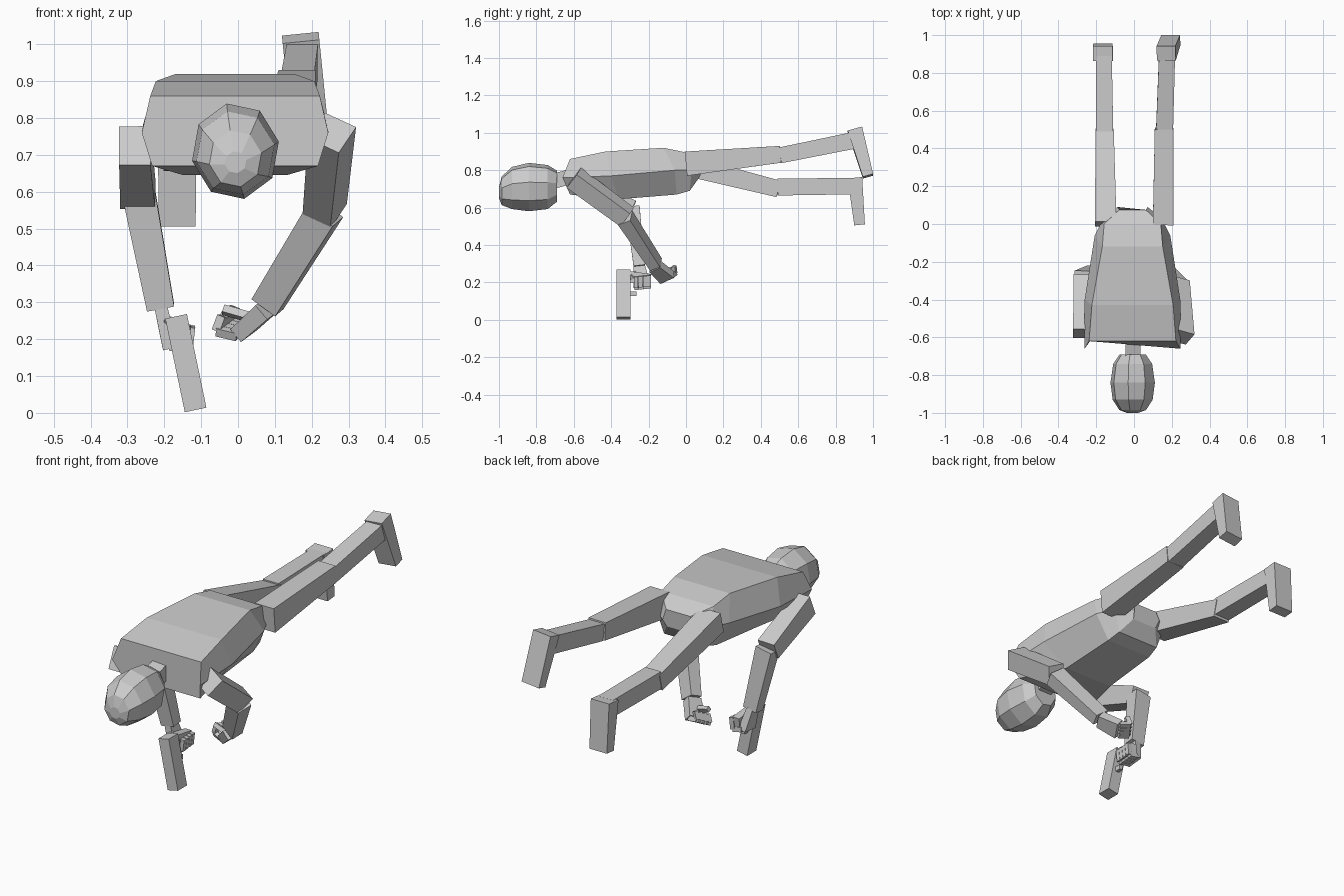
import bpy, bmesh
from math import cos, sin, pi
from mathutils import Vector as V


def build(name, rings):
    """Skin a stack of closed rings and cap both ends."""
    bm = bmesh.new()
    rows = [[bm.verts.new(p) for p in ring] for ring in rings]
    n = len(rows[0])
    for a, b in zip(rows, rows[1:]):
        for i in range(n):
            j = (i + 1) % n
            bm.faces.new((a[i], a[j], b[j], b[i]))
    bm.faces.new(rows[0][::-1])
    bm.faces.new(rows[-1])
    bmesh.ops.recalc_face_normals(bm, faces=bm.faces)
    mesh = bpy.data.meshes.new(name)
    bm.to_mesh(mesh)
    bm.free()
    ob = bpy.data.objects.new(name, mesh)
    bpy.context.collection.objects.link(ob)
    return ob


def limb(name, p0, p1, s0, s1=None, side=(1, 0, 0)):
    """Tapered box from p0 to p1; s = (size along side, size across it)."""
    p0, p1, side = V(p0), V(p1), V(side)
    d = (p1 - p0).normalized()
    u = (side - d * side.dot(d)).normalized()
    v = d.cross(u)
    return build(name, [[p + u * a * s[0] / 2 + v * b * s[1] / 2
                         for a, b in ((-1, -1), (1, -1), (1, 1), (-1, 1))]
                        for p, s in ((p0, s0), (p1, s1 or s0))])


def fingers(name, root, knuckle, tip, spread, width):
    """Four curled two-segment fingers side by side."""
    s = V(spread).normalized()
    for i in range(4):
        o = s * (i - 1.5) * width
        size = (width * 0.92, 0.024)
        limb(f"{name}_base_{i}", V(root) + o, V(knuckle) + o, size, side=s)
        limb(f"{name}_tip_{i}", V(knuckle) + o, V(tip) + o, size, side=s)


# Torso: six-sided sections, each (y, half width, z) for top, middle, bottom
sections = [
    ((-.62, .23, .86), (-.66, .253, .76), (-.62, .225, .67)),
    ((-.43, .215, .90), (-.40, .253, .77), (-.36, .14, .645)),
    ((-.12, .16, .92), (-.06, .20, .80), (-.05, .13, .67)),
    ((.00, .15, .895), (.03, .155, .80), (.02, .12, .69)),
    ((.075, .07, .85), (.09, .08, .80), (.07, .07, .76)),
]
build("torso", [[V((k * w - .008, y, z)) for k, (y, w, z) in
                 ((-1, t), (1, t), (1, m), (1, b), (-1, b), (-1, m))]
                for t, m, b in sections])

# Head and neck
head = build("head", [[V((-.007 + rx * cos(i * pi / 4 + .2), y, zc + rz * sin(i * pi / 4 + .2)))
                       for i in range(8)]
                      for y, rx, rz, zc in ((-1.0, .03, .03, .68), (-.985, .072, .078, .69),
                                            (-.93, .108, .115, .705), (-.84, .12, .132, .71),
                                            (-.74, .105, .12, .71), (-.69, .07, .085, .715))])
limb("neck", (-.005, -.73, .735), (-.005, -.62, .765), (.08, .08))

# Legs and feet
limb("left_thigh", (.155, 0, .835), (.16, .505, .885), (.11, .13), (.10, .09))
limb("left_shin", (.162, .505, .88), (.175, .90, .96), (.09, .085), (.085, .09))
limb("left_foot", (.17, .903, 1.018), (.195, .973, .768), (.10, .08), (.10, .057), (1, 0, .1))
limb("right_thigh", (-.15, 0, .825), (-.155, .495, .70), (.115, .11), (.095, .09))
limb("right_shin", (-.155, .49, .71), (-.16, .89, .715), (.09, .09), (.085, .088))
limb("right_foot", (-.165, .903, .76), (-.165, .928, .508), (.105, .078), (.10, .057))

# Left arm, rolled about its axis, with a loose fist
roll = (.075, -.02, -.035)
limb("left_upper_arm", (.255, -.60, .76), (.235, -.315, .55), (.095, .10), (.085, .097), roll)
limb("left_forearm", (.235, -.325, .545), (.08, -.16, .295), (.09, .075), (.08, .06), roll)
palm = (.04, .06, .03)
limb("left_palm", (.08, -.165, .285), (.015, -.10, .225), (.07, .05), (.09, .045), palm)
fingers("left_finger", (.015, -.10, .222), (-.04, -.085, .235), (-.025, -.09, .275), palm, .022)
limb("left_thumb", (.03, -.14, .26), (-.04, -.13, .28), (.022, .022))

# Right arm and gripping hand
limb("right_upper_arm", (-.28, -.58, .725), (-.272, -.285, .595), (.085, .115), (.095, .09))
limb("right_forearm", (-.27, -.285, .60), (-.21, -.25, .285), (.09, .075), (.075, .06))
limb("right_palm", (-.21, -.25, .29), (-.185, -.235, .18), (.06, .035), (.09, .04), (0, 1, 0))
fingers("right_finger", (-.185, -.232, .185), (-.135, -.232, .175), (-.128, -.232, .235),
        (0, 1, .1), .023)
limb("right_thumb", (-.195, -.27, .25), (-.135, -.295, .225), (.022, .022))

# Held tool: long block, grip and small lever
limb("held_block", (-.168, -.333, .262), (-.115, -.333, .008), (.06, .075))
limb("held_grip", (-.16, -.30, .23), (-.155, -.19, .215), (.04, .06))
limb("held_lever", (-.14, -.30, .14), (-.14, -.265, .14), (.02, .025))
